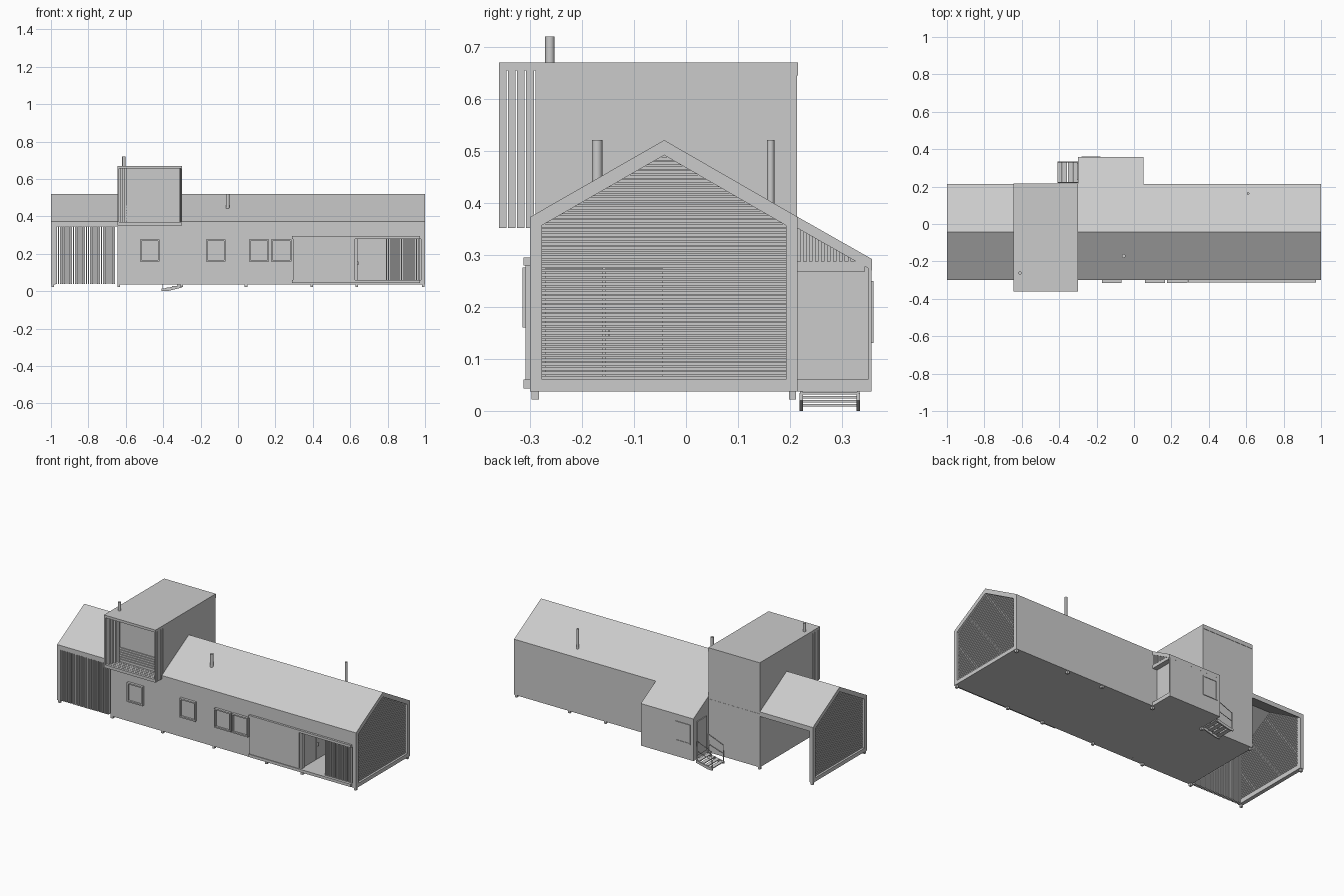
import bpy, bmesh, math
from mathutils import Vector

if "Cube" in bpy.data.objects:
    bpy.data.objects.remove(bpy.data.objects["Cube"])


def mesh_object(name, bm):
    bmesh.ops.recalc_face_normals(bm, faces=bm.faces)
    me = bpy.data.meshes.new(name)
    bm.to_mesh(me)
    bm.free()
    ob = bpy.data.objects.new(name, me)
    bpy.context.collection.objects.link(ob)
    return ob


def add_box(bm, x0, x1, y0, y1, z0, z1):
    vs = bmesh.ops.create_cube(bm, size=1)['verts']
    for v in vs:
        v.co = Vector(((x0 + x1) / 2 + v.co.x * (x1 - x0),
                       (y0 + y1) / 2 + v.co.y * (y1 - y0),
                       (z0 + z1) / 2 + v.co.z * (z1 - z0)))


def boxes(name, items):
    bm = bmesh.new()
    for b in items:
        add_box(bm, *b)
    return mesh_object(name, bm)


def prism(name, x0, x1, yz):
    """Extrude a y-z profile along x."""
    bm = bmesh.new()
    f = bm.faces.new([bm.verts.new((x0, y, z)) for y, z in yz])
    r = bmesh.ops.extrude_face_region(bm, geom=[f])
    for v in r['geom']:
        if isinstance(v, bmesh.types.BMVert):
            v.co.x = x1
    return mesh_object(name, bm)


def tube(name, pts, r, cyl_res=2):
    cu = bpy.data.curves.new(name, 'CURVE')
    cu.dimensions = '3D'
    cu.bevel_depth, cu.bevel_resolution, cu.use_fill_caps = r, cyl_res, True
    s = cu.splines.new('POLY')
    s.points.add(len(pts) - 1)
    for p, c in zip(s.points, pts):
        p.co = (*c, 1)
    ob = bpy.data.objects.new(name, cu)
    bpy.context.collection.objects.link(ob)


# Key dimensions
Y0, Y1, YR = -0.30, 0.215, -0.042
ZB, ZE, ZR, T = 0.037, 0.373, 0.521, 0.023
TX0, TX1 = -0.645, -0.30          # tower
IE, IR = 0.357, 0.492             # inner eave and ridge heights
YI0, YI1 = Y0 + T, Y1 - T

# Roofs
roof = [(Y0, ZE), (YR, ZR), (Y1, ZE), (Y1, 0.345), (YI1, IE), (YR, IR), (YI0, IE), (Y0, 0.345)]
prism("main_roof", TX1, 1, roof)
prism("carport_roof", -1, TX0, roof)

# Main walls and floor, with a corner porch opening at the front
boxes("floor", [(TX0, 1, Y0, Y1, ZB, 0.06)])
boxes("front_wall", [(TX0, 0.625, Y0, YI0, ZB, 0.36), (0.625, 1, Y0, YI0, 0.28, 0.36),
                     (0.978, 1, Y0, YI0, ZB, 0.36), (0.625, 0.64, Y0, YI0, ZB, 0.36)])
boxes("back_wall", [(TX0, 1, YI1, Y1, ZB, 0.36)])
gable = [(Y0, ZB), (Y1, ZB), (Y1, 0.36), (YR, 0.51), (Y0, 0.36)]
inner = [(YI0, ZB), (YI1, ZB), (YI1, IE), (YR, IR), (YI0, IE)]
prism("carport_end_wall", TX0, TX0 + T, gable)
prism("porch_wall", 0.61, 0.63, inner)
boxes("porch_door", [(0.63, 0.635, -0.27, -0.16, 0.06, 0.275),
                     (0.63, 0.635, -0.155, -0.045, 0.06, 0.275),
                     (0.635, 0.645, -0.15, -0.146, 0.14, 0.16)])

# Gable end louvres and carport end frame
n = 50
for name, x in (("right_louvres", 0.98), ("left_louvres", -0.988)):
    items = []
    for i in range(n):
        z = 0.0605 + i * 0.0086
        k = 1 if z < IE else max(0.0, (IR - z) / (IR - IE))
        if k > 0.02:
            items.append((x, x + 0.008, YR - (YR - YI0) * k, YR + (YI1 - YR) * k, z, z + 0.0062))
    boxes(name, items)
boxes("carport_end_frame", [(-1, -0.977, Y0, YI0, ZB, 0.36), (-1, -0.977, YI1, Y1, ZB, 0.36),
                            (-1, -0.977, Y0, Y1, ZB, 0.06)])

# Vertical slat screens on the front
boxes("carport_slats", [(-0.975 + i * 0.0115, -0.968 + i * 0.0115, Y0, YI0, 0.04, 0.35)
                        for i in range(28)])
boxes("porch_slats", [(0.79 + i * 0.0115, 0.797 + i * 0.0115, Y0 + 0.003, YI0, 0.05, 0.285)
                      for i in range(16)])

# Sliding panel with rails
boxes("sliding_panel", [(0.295, 0.625, -0.309, Y0, 0.06, 0.28)])
boxes("sliding_rails", [(0.29, 0.972, -0.313, Y0, 0.28, 0.295),
                        (0.29, 0.972, -0.313, Y0, 0.043, 0.06)])


# Windows: projecting frame with recessed pane
def window(name, x0, x1, z0, z1, y, d):
    t, a, b = 0.008, min(y, y + d), max(y, y + d)
    p, q = sorted((y, y + d * 0.25))
    boxes(name, [(x0, x0 + t, a, b, z0, z1), (x1 - t, x1, a, b, z0, z1),
                 (x0 + t, x1 - t, a, b, z0, z0 + t), (x0 + t, x1 - t, a, b, z1 - t, z1),
                 (x0 + t, x1 - t, p, q, z0 + t, z1 - t)])


for i, (a, b) in enumerate([(-0.525, -0.42), (-0.172, -0.067), (0.06, 0.167), (0.177, 0.285)]):
    window(f"front_window_{i + 1}", a, b, 0.16, 0.276, Y0, -0.015)
window("back_window", -0.28, -0.18, 0.13, 0.25, 0.357, 0.004)

# Tower: shell, balcony floor, glazed front and slatted balcony sides
boxes("tower_shell", [(TX0, TX1, -0.36, Y1, 0.655, 0.67),
                      (TX0, TX0 + 0.015, -0.277, Y1 - 0.003, 0.352, 0.656),
                      (TX1 - 0.015, TX1, -0.277, Y1 - 0.003, 0.352, 0.656),
                      (TX0, TX1, Y1 - 0.02, Y1 - 0.001, 0.34, 0.656),
                      (TX0, TX1, Y1 - 0.02, Y1 + 0.001, 0.645, 0.67)])
boxes("tower_floor", [(TX0, TX1, -0.36 + i * 0.0175, -0.3455 + i * 0.0175, 0.352, 0.37)
                      for i in range(5)] + [(TX0, TX1, -0.275, YI0 + 0.02, 0.352, 0.37)])
boxes("tower_glazing", [(TX0 + 0.01, TX1 - 0.01, -0.278, -0.27, 0.36, 0.66)])
slats = []
for i in range(5):
    y = -0.36 + i * 0.0175
    slats += [(TX0, TX0 + 0.01 + i * 0.01, y, y + 0.0145, 0.352, 0.66),
              (TX1 - 0.006 - i * 0.002, TX1, y, y + 0.0145, 0.352, 0.66)]
boxes("balcony_slats", slats)
boxes("balcony_rails", [(-0.60, TX1 - 0.012, -0.284, -0.278, 0.378 + i * 0.014, 0.388 + i * 0.014)
                        for i in range(6)])

# Rear extension under the continued roof slope
YX = 0.357
prism("extension_body", TX1, 0.02, [(Y1 - 0.01, ZB), (YX, ZB), (YX, 0.28), (Y1 - 0.01, 0.36)])
prism("extension_roof", TX1, 0.052, [(Y1 - 0.005, 0.376), (YX + 0.001, 0.292), (YX + 0.001, 0.270),
                                     (Y1 - 0.005, 0.354)])
boxes("extension_end_frame", [(0.01, 0.05, 0.35, YX, ZB, 0.28), (0.01, 0.05, Y1, YX, ZB, 0.06),
                              (0.01, 0.05, Y1, 0.345, 0.268, 0.287)])
boxes("extension_slats", [(0.035, 0.048, 0.22 + i * 0.0115, 0.226 + i * 0.0115,
                           0.28, 0.352 - i * 0.0069) for i in range(10)])
boxes("side_door", [(TX1 - 0.005, TX1, 0.235, 0.325, 0.06, 0.265)])

# Entrance steps and handrails
boxes("step_treads", [(-0.325 - i * 0.028, -0.302 - i * 0.028, 0.222, 0.332,
                       0.031 - i * 0.0075, 0.036 - i * 0.0075) for i in range(4)])
for k, y in enumerate((0.2215, 0.3315)):
    bm = bmesh.new()
    f = bm.faces.new([bm.verts.new((x, y - 0.0035, z)) for x, z in
                      [(TX1, 0.034), (-0.41, 0.012), (-0.41, 0.0), (-0.38, 0.0), (TX1, 0.02)]])
    r = bmesh.ops.extrude_face_region(bm, geom=[f])
    bmesh.ops.translate(bm, vec=(0, 0.007, 0),
                        verts=[v for v in r['geom'] if isinstance(v, bmesh.types.BMVert)])
    mesh_object(f"step_stringer_{k + 1}", bm)
    tube(f"handrail_{k + 1}", [(-0.305, y, 0.03), (-0.305, y, 0.15), (-0.405, y, 0.11),
                               (-0.405, y, 0.01)], 0.0025)
    tube(f"handrail_bar_{k + 1}", [(-0.305, y, 0.09), (-0.405, y, 0.06)], 0.002)

# Chimney pipes
for i, (x, y, z0, z1, r) in enumerate([(-0.61, -0.262, 0.66, 0.72, 0.009),
                                       (-0.055, -0.171, 0.43, 0.521, 0.010),
                                       (0.61, 0.163, 0.39, 0.521, 0.007)]):
    bm = bmesh.new()
    bmesh.ops.create_cone(bm, cap_ends=True, segments=16, radius1=r, radius2=r, depth=z1 - z0)
    bmesh.ops.translate(bm, vec=(x, y, (z0 + z1) / 2), verts=bm.verts)
    ob = mesh_object(f"chimney_{i + 1}", bm)
    bpy.context.view_layer.objects.active = ob
    ob.select_set(True)
    bpy.ops.object.shade_smooth_by_angle(angle=math.radians(40))
    ob.select_set(False)

# Foundation feet
boxes("feet", [(x - 0.007, x + 0.007, y - 0.007, y + 0.007, 0.022, ZB + 0.002)
               for x in (-0.99, -0.637, -0.30, 0.043, 0.395, 0.635, 0.99) for y in (-0.29, 0.205)])
